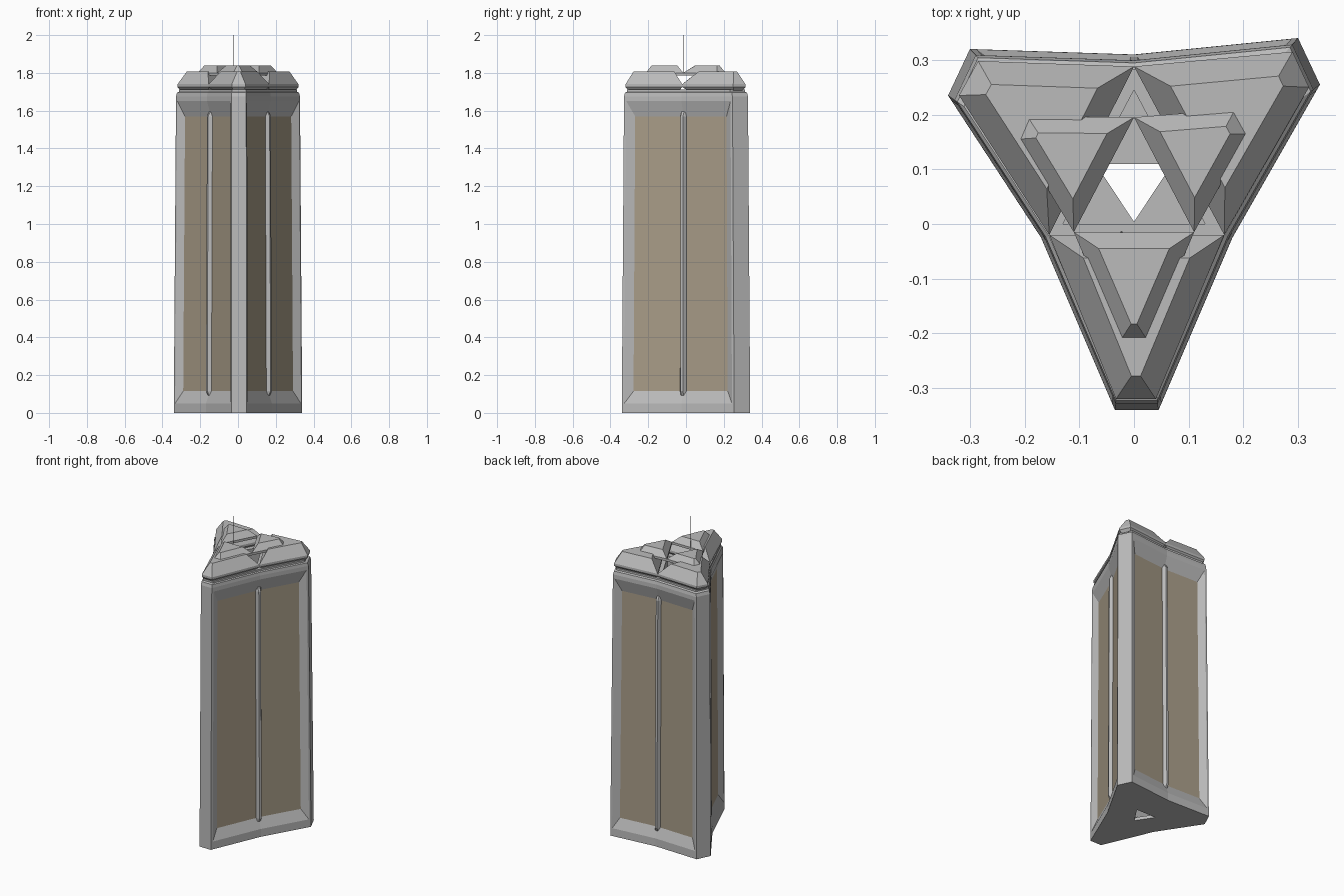
import bpy, bmesh
from mathutils import Vector

cube = bpy.data.objects.get("Cube")
if cube:
    bpy.data.objects.remove(cube)


def material(name, rgb):
    m = bpy.data.materials.new(name)
    m.use_nodes = True
    m.diffuse_color = (*rgb, 1)
    m.node_tree.nodes["Principled BSDF"].inputs["Base Color"].default_value = (*rgb, 1)
    return m


STONE = material("light grey", (0.5, 0.5, 0.5))
TAN = material("tan panel", (0.4, 0.34, 0.25))
DARK = material("dark grey", (0.12, 0.12, 0.12))


def finish(name, bm, mats):
    bmesh.ops.remove_doubles(bm, verts=bm.verts, dist=1e-5)
    bmesh.ops.recalc_face_normals(bm, faces=bm.faces)
    me = bpy.data.meshes.new(name)
    bm.to_mesh(me)
    bm.free()
    for m in mats:
        me.materials.append(m)
    ob = bpy.data.objects.new(name, me)
    bpy.context.collection.objects.link(ob)
    return ob


def ring(pts, z, s=1.0):
    return [Vector((p[0] * s, p[1] * s, z)) for p in pts]


def face(bm, pts, mat=0):
    f = bm.faces.new([bm.verts.new(p) for p in pts])
    f.material_index = mat


def bridge(bm, r0, r1):
    n = len(r0)
    for i in range(n):
        j = (i + 1) % n
        face(bm, (r0[i], r0[j], r1[j], r1[i]))


def ring_fill(bm, outer, inner):
    """Flat cap between an outer loop and a hole loop."""
    edges = []
    for loop in (outer, inner):
        vs = [bm.verts.new(p) for p in loop]
        edges += [bm.edges.new((vs[i - 1], vs[i])) for i in range(len(vs))]
    bmesh.ops.triangle_fill(bm, edges=edges, use_beauty=True, normal=(0, 0, 1))


def loft(name, rings, mat):
    bm = bmesh.new()
    for r0, r1 in zip(rings, rings[1:]):
        bridge(bm, r0, r1)
    face(bm, rings[0])
    face(bm, rings[-1])
    return finish(name, bm, [mat])


def inset(pts, d):
    """Move every edge of a counter-clockwise outline inward by d."""
    out = []
    for i, p in enumerate(pts):
        p, a, b = Vector(p), Vector(pts[i - 1]), Vector(pts[(i + 1) % len(pts)])
        e, f = (p - a).normalized(), (b - p).normalized()
        n, m = Vector((-e.y, e.x)), Vector((-f.y, f.x))
        out.append(p + (n + m) * d / (1 + n.dot(m)))
    return out


# Footprint: three sides, each corner end, concave middle, corner end
SIDES = [
    ((0.045, -0.34), (0.18, -0.025), (0.34, 0.255)),
    ((0.30, 0.34), (0.0, 0.31), (-0.30, 0.32)),
    ((-0.34, 0.235), (-0.17, -0.025), (-0.035, -0.34)),
]
OUTLINE = [p for side in SIDES for p in side]
TOP, TAPER, DEPTH = 1.675, 0.965, 0.025


def side_point(side, u, z, depth):
    a, m, b = (Vector(p) for p in side)
    p = a.lerp(m, u * 2) if u <= 0.5 else m.lerp(b, u * 2 - 1)
    p = p * (1 + (TAPER - 1) * z / TOP)
    t = (b - a).normalized()
    p -= Vector((t.y, -t.x)) * depth
    return Vector((p.x, p.y, z))


def side_ring(side, u, z0, z1, depth):
    cols = (u, 0.5, 1 - u)
    return ([side_point(side, c, z0, depth) for c in cols]
            + [side_point(side, c, z1, depth) for c in reversed(cols)])


# Tower body: framed recessed panels on every side
bm = bmesh.new()
for i, side in enumerate(SIDES):
    r0 = side_ring(side, 0, 0, TOP, 0)
    r1 = side_ring(side, 0.02, 0.05, 1.65, 0)
    r2 = side_ring(side, 0.08, 0.115, 1.57, DEPTH)
    bridge(bm, r0, r1)
    bridge(bm, r1, r2)
    face(bm, (r2[0], r2[1], r2[4], r2[5]), 1)
    face(bm, (r2[1], r2[2], r2[3], r2[4]), 1)
    nxt = SIDES[(i + 1) % 3]
    face(bm, (side_point(side, 1, 0, 0), side_point(nxt, 0, 0, 0),
              side_point(nxt, 0, TOP, 0), side_point(side, 1, TOP, 0)))

# Stepped neck under the cap
neck = [ring(OUTLINE, z, s) for z, s in
        ((TOP, TAPER), (1.695, 0.95), (1.70, 0.915), (1.712, 0.915))]
for r0, r1 in zip(neck, neck[1:]):
    bridge(bm, r0, r1)

# Open shaft and the smaller hole in its floor
shaft = [(-0.13, 0.0), (0.13, 0.0), (0.0, 0.245)]
hole = [(0.0, -0.025), (0.07, 0.11), (-0.07, 0.11)]
hole = [(x, max(y, 0.004)) for x, y in hole]
ring_fill(bm, ring(OUTLINE, 0), ring(hole, 0))
bridge(bm, ring(hole, 0), ring(hole, 0.02))
ring_fill(bm, ring(shaft, 0.02), ring(hole, 0.02))
bridge(bm, ring(shaft, 0.02), ring(shaft, 1.712))
ring_fill(bm, neck[-1], ring(shaft, 1.712))
finish("tower_body", bm, [STONE, TAN])

# Ridge in the middle of each side
for side, label in zip(SIDES, ("left", "back", "right")):
    t = (Vector(side[2]) - Vector(side[0])).normalized().to_3d()
    rings = []
    for z, tip in ((0.075, DEPTH), (0.115, 0.004), (1.57, 0.004), (1.61, DEPTH)):
        base, peak = side_point(side, 0.5, z, DEPTH + 0.006), side_point(side, 0.5, z, tip)
        rings.append([base - t * 0.022, peak - t * 0.007, peak + t * 0.007, base + t * 0.022])
    loft(label + "_ridge", rings, STONE)

# Cap: three wedge lobes in two tiers, split by sloped notches
LOWER = {
    "front": [(-0.155, -0.02), (-0.033, -0.32), (0.04, -0.32), (0.165, -0.02)],
    "back_left": [(0.165, -0.02), (0.32, 0.25), (0.29, 0.315), (0.0, 0.288)],
    "back_right": [(0.0, 0.288), (-0.285, 0.298), (-0.32, 0.235), (-0.155, -0.02)],
}
UPPER = {
    "front": [(-0.11, -0.015), (-0.025, -0.213), (0.025, -0.213), (0.11, -0.015)],
    "back_left": [(0.11, -0.015), (0.21, 0.165), (0.185, 0.21), (0.0, 0.195)],
    "back_right": [(0.0, 0.195), (-0.195, 0.197), (-0.213, 0.155), (-0.11, -0.015)],
}
for lobe, pts in LOWER.items():
    loft(lobe + "_lower_cap", [ring(inset(pts, 0.014), 1.708), ring(pts, 1.725),
                               ring(pts, 1.74), ring(inset(pts, 0.042), 1.807)], STONE)
for lobe, pts in UPPER.items():
    loft(lobe + "_upper_cap", [ring(pts, 1.785), ring(pts, 1.8),
                               ring(inset(pts, 0.03), 1.838)], STONE)

# Thin aerial
bpy.ops.mesh.primitive_cylinder_add(vertices=6, radius=0.002, depth=0.21,
                                    location=(-0.023, -0.015, 1.895))
aerial = bpy.context.object
aerial.name = "aerial"
aerial.data.materials.append(DARK)
